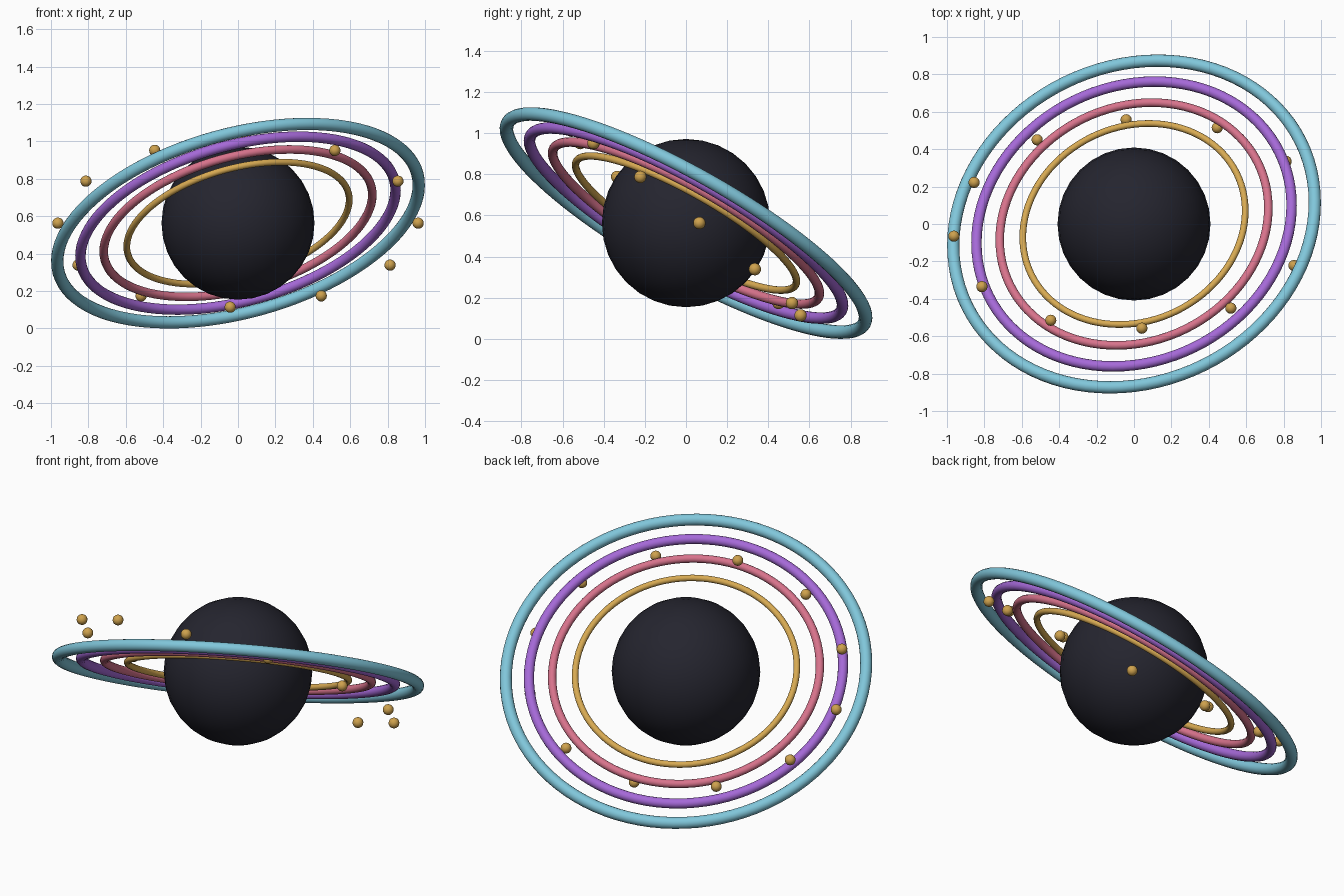
import bpy, math
from mathutils import Vector

if "Cube" in bpy.data.objects:
    bpy.data.objects.remove(bpy.data.objects["Cube"])

CENTRE = Vector((0, 0, 0.563))
RING_NORMAL = Vector((-0.236, 0.479, 0.847)).normalized()


def material(name, rgb):
    m = bpy.data.materials.new(name)
    m.diffuse_color = (*rgb, 1)
    m.use_nodes = True
    m.node_tree.nodes["Principled BSDF"].inputs["Base Color"].default_value = m.diffuse_color
    return m


def finish(name, mat):
    ob = bpy.context.object
    ob.name = name
    ob.data.materials.append(mat)
    bpy.ops.object.shade_smooth()
    return ob


charcoal = material("charcoal", (0.018, 0.018, 0.028))
gold = material("gold", (0.68, 0.40, 0.085))
bead_gold = material("bead gold", (0.62, 0.36, 0.075))
pink = material("rose pink", (0.68, 0.17, 0.26))
purple = material("violet", (0.376, 0.141, 0.68))
blue = material("sky blue", (0.216, 0.565, 0.70))

# Central globe
bpy.ops.mesh.primitive_uv_sphere_add(segments=32, ring_count=16, radius=0.409, location=CENTRE)
finish("globe", charcoal)

# Four concentric tilted rings, thicker towards the outside
tilt = RING_NORMAL.to_track_quat('Z', 'Y').to_euler()
rings = [("inner_ring", 0.612, 0.018, gold), ("second_ring", 0.739, 0.023, pink),
         ("third_ring", 0.867, 0.028, purple), ("outer_ring", 0.9945, 0.033, blue)]
for name, major, minor, mat in rings:
    bpy.ops.mesh.primitive_torus_add(major_segments=96, minor_segments=16, major_radius=major,
                                     minor_radius=minor, location=CENTRE, rotation=tilt)
    finish(name, mat)

# Twelve beads along an elliptical orbit
long_axis = Vector((0.963, 0.065, 0))
short_axis = Vector((0.042, -0.557, 0.449))
for i in range(12):
    a = math.radians(30 * i)
    pos = CENTRE + long_axis * math.cos(a) + short_axis * math.sin(a)
    bpy.ops.mesh.primitive_uv_sphere_add(segments=16, ring_count=10, radius=0.03, location=pos)
    finish(f"orbit_bead_{i + 1}", bead_gold)
